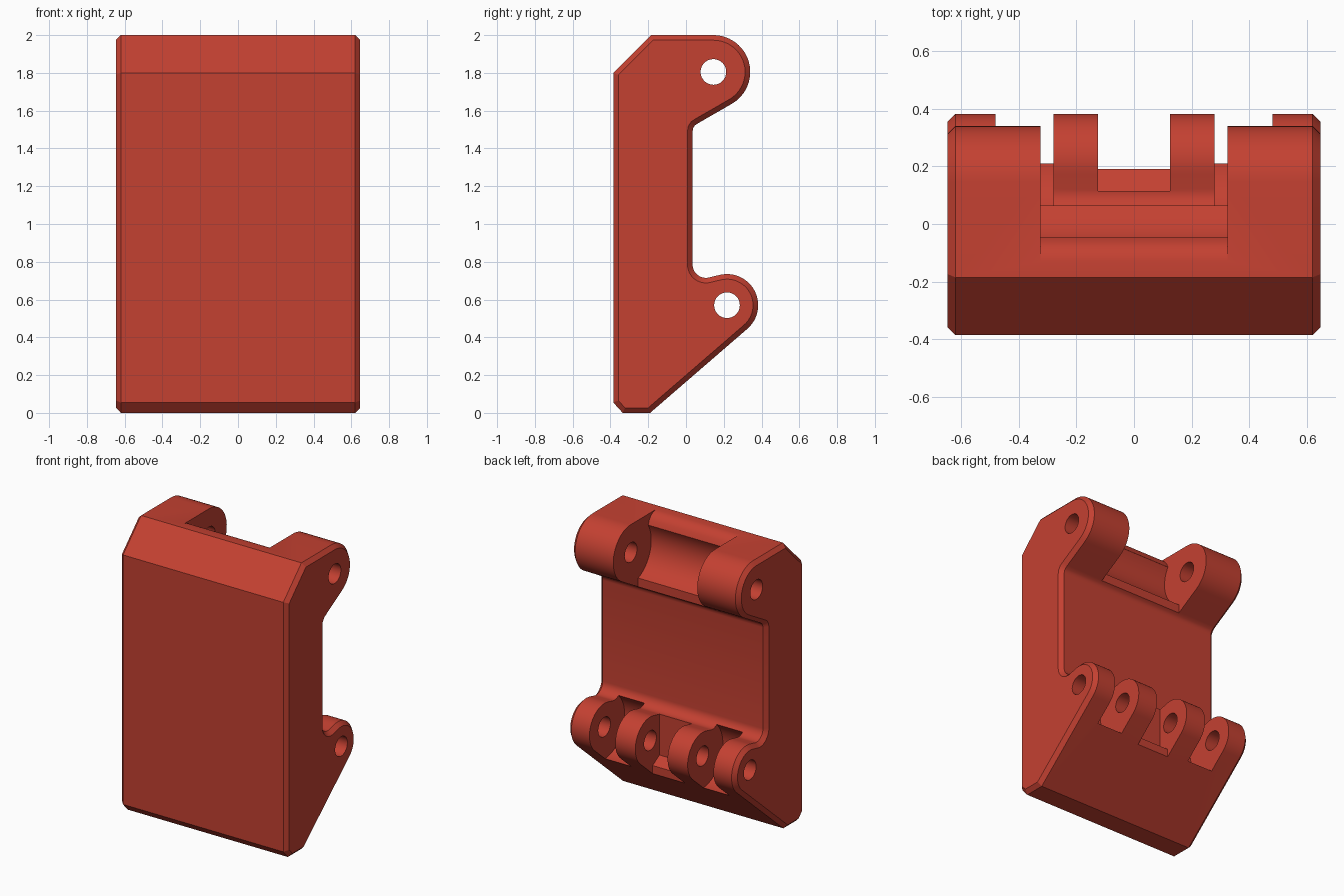
import bpy, bmesh, math
from mathutils import Vector

if "Cube" in bpy.data.objects:
    bpy.data.objects.remove(bpy.data.objects["Cube"])

UPPER_PIN = (0.145, 1.805)
LOWER_PIN = (0.217, 0.57)


def arc(c, r, a0, a1, n):
    """Points (y, z) on an arc, angles in degrees."""
    return [(c[0] + r * math.cos(math.radians(a0 + (a1 - a0) * i / n)),
             c[1] + r * math.sin(math.radians(a0 + (a1 - a0) * i / n))) for i in range(n + 1)]


def inset(pts, d):
    """Shrink a clockwise outline by d with mitred corners."""
    out = []
    for i, p in enumerate(pts):
        p = Vector(p)
        e0 = (p - Vector(pts[i - 1])).normalized()
        e1 = (Vector(pts[(i + 1) % len(pts)]) - p).normalized()
        n0, n1 = Vector((e0.y, -e0.x)), Vector((e1.y, -e1.x))
        out.append(p + (n0 + n1) * d / (1 + n0.dot(n1)))
    return out


def loft(name, sections):
    """Solid from a list of (x, outline) sections."""
    bm = bmesh.new()
    rings = [[bm.verts.new((x, y, z)) for y, z in pts] for x, pts in sections]
    n = len(rings[0])
    for a, b in zip(rings, rings[1:]):
        for i in range(n):
            j = (i + 1) % n
            bm.faces.new((a[i], a[j], b[j], b[i]))
    bm.faces.new(rings[0])
    bm.faces.new(rings[-1])
    bmesh.ops.recalc_face_normals(bm, faces=bm.faces)
    me = bpy.data.meshes.new(name)
    bm.to_mesh(me)
    bm.free()
    ob = bpy.data.objects.new(name, me)
    bpy.context.collection.objects.link(ob)
    return ob


def cut(target, name, x0, x1, pts):
    """Subtract an outline extruded from x0 to x1."""
    cutter = loft(name, [(x0, pts), (x1, pts)])
    cutter.hide_render = True
    mod = target.modifiers.new(name, 'BOOLEAN')
    mod.operation = 'DIFFERENCE'
    mod.solver = 'EXACT'
    mod.object = cutter
    bpy.context.view_layer.objects.active = target
    bpy.ops.object.modifier_apply(modifier=name)
    bpy.data.objects.remove(cutter)


# Side outline of the whole bracket, clockwise
outline = [(-0.385, 0.055), (-0.385, 1.8), (-0.185, 2.0)]
outline += arc(UPPER_PIN, 0.195, 90, -60, 24)
outline += [(0.07, 1.537), (0.048, 1.523), (0.038, 1.508), (0.035, 1.49)]
outline += arc((0.105, 0.785), 0.07, 180, 285, 12)
outline += arc(LOWER_PIN, 0.165, 105, -49, 24)
outline += [(-0.19, 0.0), (-0.335, 0.0)]

# Body with chamfered ends
end = inset(outline, 0.027)
body = loft("hinge_bracket", [(-0.647, end), (-0.62, outline), (0.62, outline), (0.647, end)])

# Wide gap between the two upper knuckles, with a rounded lip at the top
upper_gap = [(-0.13, 2.1), (-0.13, 2.0), (-0.105, 1.995), (-0.08, 1.981),
             (-0.06, 1.957), (-0.045, 1.924)]
upper_gap += arc(UPPER_PIN, 0.225, 148, 249, 20)
upper_gap += [(0.065, 1.45), (0.5, 1.45), (0.5, 2.1)]
cut(body, "upper_gap", -0.325, 0.325, upper_gap)

# Round clearance gaps between the lower knuckles
for side in (-1, 1):
    cut(body, "lower_gap", side * 0.28, side * 0.48, arc(LOWER_PIN, 0.225, 0, 360, 48)[:-1])

# Stepped centre gap
cut(body, "centre_gap", -0.125, 0.125,
    [(0.115, 0.85), (0.115, 0.43), (0.19, 0.385), (0.19, 0.2), (0.5, 0.2), (0.5, 0.85)])

# Pin holes
for pin in (UPPER_PIN, LOWER_PIN):
    cut(body, "pin_hole", -0.8, 0.8, arc(pin, 0.068, 0, 360, 32)[:-1])

# Colour and shading
red = bpy.data.materials.new("brick_red")
red.diffuse_color = (0.55, 0.052, 0.031, 1)
red.use_nodes = True
red.node_tree.nodes["Principled BSDF"].inputs["Base Color"].default_value = red.diffuse_color
body.data.materials.clear()
body.data.materials.append(red)
for p in body.data.polygons:
    p.material_index = 0
bpy.ops.object.select_all(action='DESELECT')
body.select_set(True)
bpy.context.view_layer.objects.active = body
bpy.ops.object.shade_smooth_by_angle(angle=math.radians(28))
